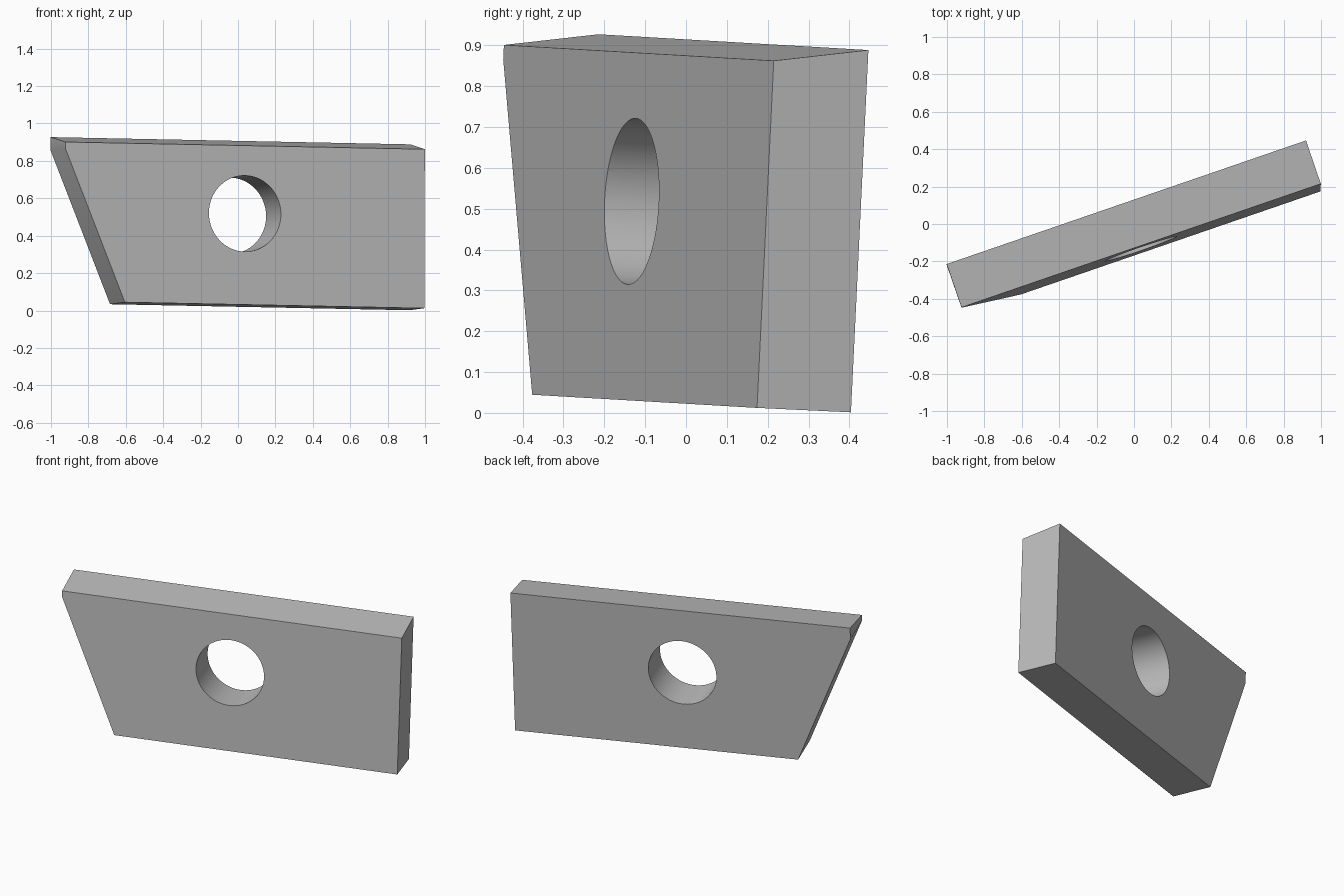
import bpy
import bmesh
import math
from mathutils import Matrix, Vector

cube = bpy.data.objects.get("Cube")
if cube:
    bpy.data.objects.remove(cube, do_unlink=True)

THICK = 0.2435
HALF = 1.016
TOP, BOTTOM = 0.364, -0.487
RADIUS = 0.2035

# Tilted frame: origin at the front centre of the hole, y through the plate
along = Vector((0.945, 0.325, -0.019)).normalized()
through = Vector((0, 0.047, 1)).cross(along).normalized()
up = along.cross(through)
frame = Matrix((along, through, up)).transposed().to_4x4()
frame.translation = (0.037, -0.133, 0.518)

steel = bpy.data.materials.new("steel grey")
steel.use_nodes = True
grey = (0.5, 0.5, 0.5, 1)
steel.diffuse_color = grey
steel.node_tree.nodes["Principled BSDF"].inputs["Base Color"].default_value = grey


def make_object(name, bm):
    bmesh.ops.recalc_face_normals(bm, faces=bm.faces)
    mesh = bpy.data.meshes.new(name)
    bm.to_mesh(mesh)
    bm.free()
    obj = bpy.data.objects.new(name, mesh)
    obj.matrix_world = frame
    bpy.context.collection.objects.link(obj)
    mesh.materials.append(steel)
    return obj


def ring(bm, y, top):
    outline = [(-HALF, top), (HALF, top), (HALF, BOTTOM),
               (-0.677, BOTTOM), (-HALF, 0.329)]
    return [bm.verts.new((x, y, z)) for x, z in outline]


# Plate with a slanted end and a top edge that rises towards the back
bm = bmesh.new()
front = ring(bm, 0, TOP)
back = ring(bm, THICK, TOP + 0.037)
bm.faces.new(front)
bm.faces.new(back)
for i in range(len(front)):
    j = (i + 1) % len(front)
    bm.faces.new((front[i], front[j], back[j], back[i]))
plate = make_object("plate", bm)

# Round through hole
bm = bmesh.new()
bmesh.ops.create_cone(
    bm, cap_ends=True, segments=96, radius1=RADIUS, radius2=RADIUS, depth=1,
    matrix=Matrix.Rotation(math.pi / 2, 4, "X"))
cutter = make_object("hole_cutter", bm)
cutter.hide_render = True

hole = plate.modifiers.new("hole", "BOOLEAN")
hole.operation = "DIFFERENCE"
hole.solver = "EXACT"
hole.object = cutter

bpy.ops.object.select_all(action="DESELECT")
plate.select_set(True)
bpy.context.view_layer.objects.active = plate
bpy.ops.object.modifier_apply(modifier=hole.name)
bpy.data.objects.remove(cutter, do_unlink=True)
bpy.ops.object.shade_smooth_by_angle(angle=math.radians(30))
